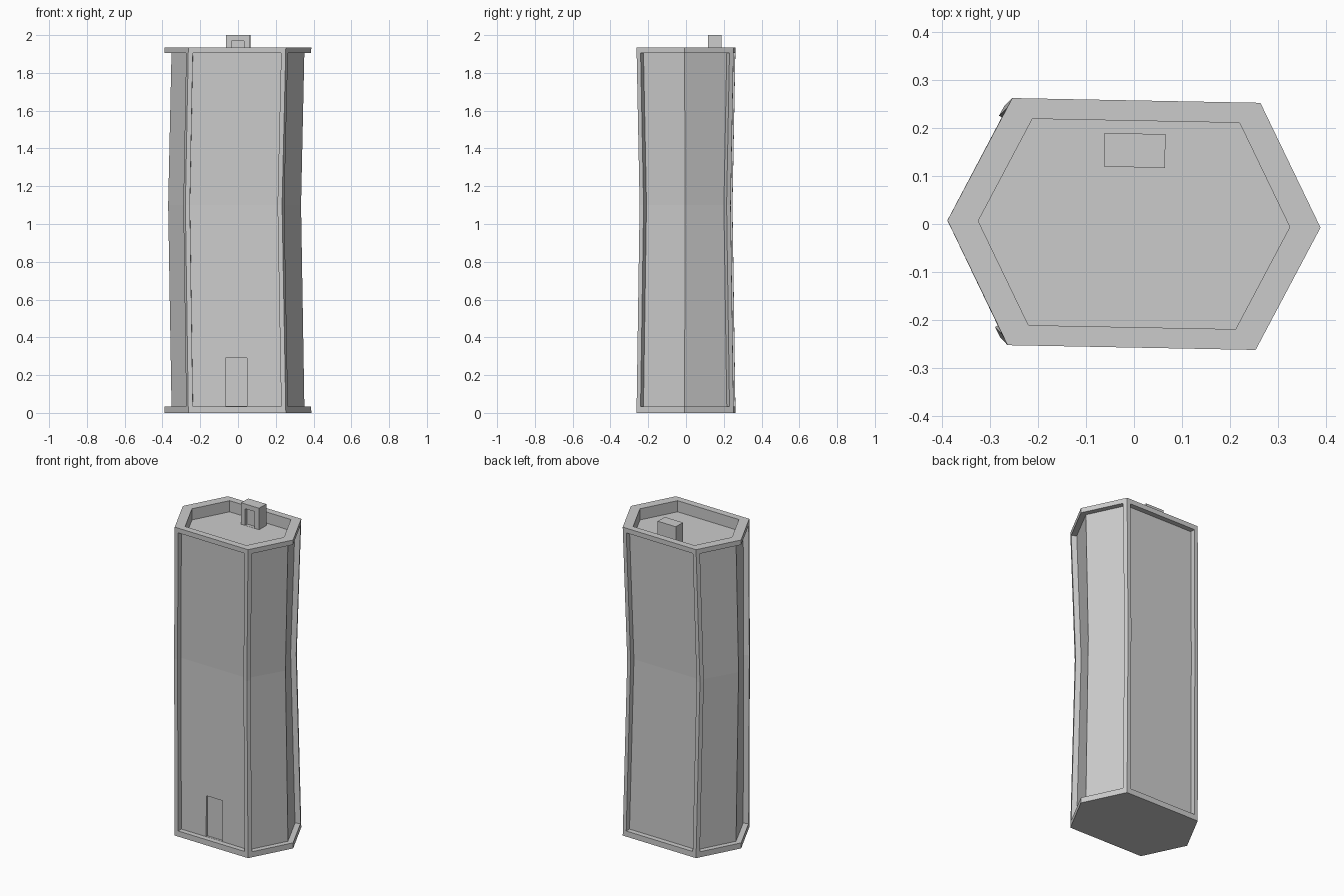
import bpy, bmesh, math
from mathutils import Matrix

if "Cube" in bpy.data.objects:
    bpy.data.objects.remove(bpy.data.objects["Cube"])

TURN = Matrix.Rotation(math.radians(-1.1), 4, 'Z')   # whole tower is slightly turned
TOP, MID, ROOF = 1.935, 1.1, 1.865


def make_object(name, bm):
    bmesh.ops.recalc_face_normals(bm, faces=bm.faces[:])
    mesh = bpy.data.meshes.new(name)
    bm.to_mesh(mesh)
    bm.free()
    obj = bpy.data.objects.new(name, mesh)
    obj.matrix_world = TURN
    bpy.context.collection.objects.link(obj)
    return obj


def box(name, x0, x1, y0, y1, z0, z1):
    bm = bmesh.new()
    bmesh.ops.create_cube(bm, size=1)
    for v in bm.verts:
        v.co = ((x0 + x1) / 2 + v.co.x * (x1 - x0),
                (y0 + y1) / 2 + v.co.y * (y1 - y0),
                (z0 + z1) / 2 + v.co.z * (z1 - z0))
    return make_object(name, bm)


def cut(obj, cutter):
    mod = obj.modifiers.new("doorway", 'BOOLEAN')
    mod.operation, mod.solver, mod.object = 'DIFFERENCE', 'EXACT', cutter
    bpy.context.view_layer.objects.active = obj
    bpy.ops.object.modifier_apply(modifier=mod.name)
    bpy.data.objects.remove(cutter)


def hexagon(tip, cx, cy, z, shift=0.0):
    pts = [(-cx, -cy), (cx, -cy), (tip, 0), (cx, cy), (-cx, cy), (-tip, 0)]
    return [(x + shift, y, z) for x, y in pts]


# tower body: waisted hexagonal loft, with parapet and sunken roof
S = 0.835
rings = [hexagon(0.388, 0.258, 0.257, 0),
         hexagon(0.388, 0.256, 0.241, MID, -0.018),
         hexagon(0.388, 0.258, 0.257, TOP),
         hexagon(0.388 * S, 0.258 * S, 0.257 * S, TOP),
         hexagon(0.388 * S, 0.258 * S, 0.257 * S, ROOF)]
bm = bmesh.new()
rv = [[bm.verts.new(p) for p in r] for r in rings]
walls = [[] for _ in range(6)]
for k in range(4):
    for i in range(6):
        j = (i + 1) % 6
        f = bm.faces.new((rv[k][i], rv[k][j], rv[k + 1][j], rv[k + 1][i]))
        if k < 2:
            walls[i].append(f)
bm.faces.new(rv[0][::-1])
bm.faces.new(rv[-1])
bm.normal_update()

# recessed panels: front, right pair, back, left pair
for group in ([0], [1, 2], [3], [4, 5]):
    faces = [f for i in group for f in walls[i]]
    bmesh.ops.inset_region(bm, faces=faces, thickness=0.024, depth=0,
                           use_even_offset=True, use_boundary=True)
    for v in {v for f in faces for v in f.verts}:
        if v.co.z < 0.2:
            v.co.z = 0.035
        elif v.co.z > 1.8:
            v.co.z = 1.905
    bm.normal_update()
    bmesh.ops.inset_region(bm, faces=faces, thickness=0, depth=-0.032,
                           use_even_offset=True, use_boundary=True)
    for v in {v for f in faces for v in f.verts}:
        if v.co.z < 0.2:
            v.co.z = 0.035
        elif v.co.z > 1.8:
            v.co.z = 1.905
    bm.normal_update()
tower = make_object("tower_body", bm)

# street door recess
cut(tower, box("door_cutter", -0.061, 0.053, -0.3, -0.212, 0.036, 0.29))

# rooftop hut with doorway
hut = box("roof_hut", -0.065, 0.062, 0.118, 0.188, ROOF - 0.005, 2.0)
cut(hut, box("hut_door_cutter", -0.036, 0.03, 0.05, 0.138, ROOF + 0.001, 1.97))
